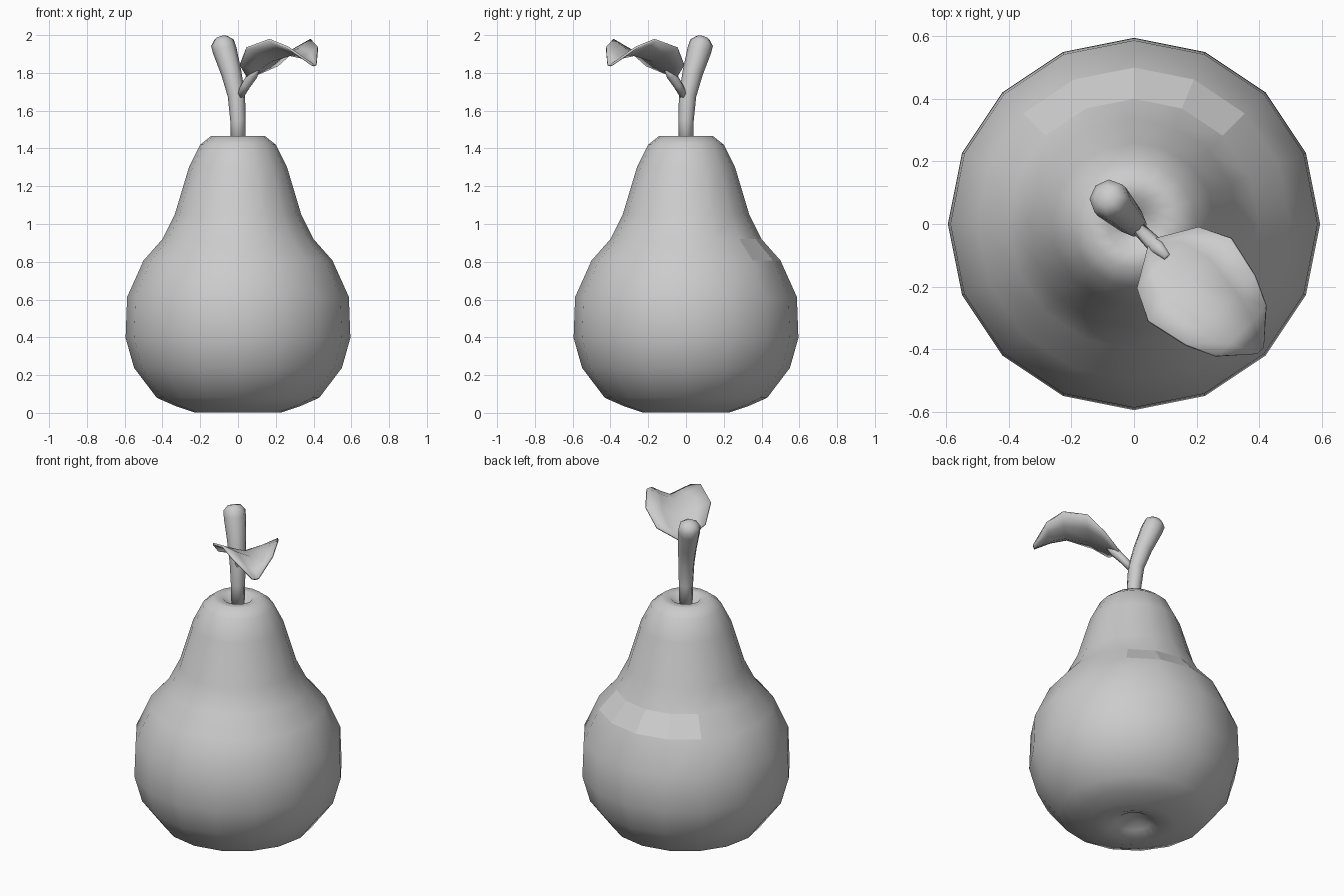
import bpy, bmesh, math
from mathutils import Vector

if "Cube" in bpy.data.objects:
    bpy.data.objects.remove(bpy.data.objects["Cube"], do_unlink=True)

grey = bpy.data.materials.new("plain grey")
grey.use_nodes = True
COLOUR = (0.6, 0.6, 0.6, 1)
grey.diffuse_color = COLOUR
grey.node_tree.nodes["Principled BSDF"].inputs["Base Color"].default_value = COLOUR


def finish(bm, name):
    bmesh.ops.recalc_face_normals(bm, faces=bm.faces)
    mesh = bpy.data.meshes.new(name)
    bm.to_mesh(mesh)
    bm.free()
    mesh.materials.append(grey)
    obj = bpy.data.objects.new(name, mesh)
    bpy.context.collection.objects.link(obj)
    for p in mesh.polygons:
        p.use_smooth = True
    return obj


def loft(bm, rings, closed=True):
    """Skin neighbouring rings of vertices with quads."""
    for a, b in zip(rings, rings[1:]):
        n = len(a)
        for i in range(n if closed else n - 1):
            j = (i + 1) % n
            bm.faces.new((a[i], a[j], b[j], b[i]))


def fan(bm, ring, tip):
    v = bm.verts.new(tip)
    for i in range(len(ring)):
        bm.faces.new((ring[i], ring[(i + 1) % len(ring)], v))


# Fruit body: a lathed profile with a dimple at each end
profile = [(0.10, 0.025), (0.16, 0.002), (0.23, 0.002), (0.333, 0.037),
           (0.43, 0.08), (0.55, 0.238), (0.595, 0.397), (0.587, 0.614),
           (0.50, 0.807), (0.40, 0.92), (0.335, 1.05), (0.26, 1.30),
           (0.20, 1.42), (0.143, 1.465), (0.085, 1.462), (0.045, 1.42)]
SIDES = 16
bm = bmesh.new()
rings = []
for r, z in profile:
    rings.append([bm.verts.new((r * math.cos(math.tau * i / SIDES),
                                r * math.sin(math.tau * i / SIDES), z))
                  for i in range(SIDES)])
loft(bm, rings)
fan(bm, rings[0], (0, 0, 0.09))
fan(bm, rings[-1], (0, 0, 1.40))
body = finish(bm, "fruit_body")

# Flat facets on the back of the shoulder
for p in body.data.polygons:
    c = p.center
    if 0.81 < c.z < 0.92 and c.y > abs(c.x):
        p.use_smooth = False


def tube(name, path, radii, sides, cap=0.0):
    """Tapered tube swept along a path, optionally with a domed end."""
    bm = bmesh.new()
    pts = [Vector(p) for p in path]
    side = Vector((1, 1, 0)).normalized()
    rings = []
    for k, (p, r) in enumerate(zip(pts, radii)):
        axis = (pts[min(k + 1, len(pts) - 1)] - pts[max(k - 1, 0)]).normalized()
        other = axis.cross(side)
        rings.append([bm.verts.new(p + r * (side * math.cos(math.tau * i / sides)
                                            + other * math.sin(math.tau * i / sides)))
                      for i in range(sides)])
    loft(bm, rings)
    fan(bm, rings[0], pts[0])
    fan(bm, rings[-1], pts[-1] + axis * cap)
    return finish(bm, name)


# Stem leans to the back right, in the diagonal plane (distance, height, radius)
stem = [(0, 1.41, 0.038), (0, 1.55, 0.041), (0.012, 1.68, 0.046),
        (0.05, 1.80, 0.054), (0.10, 1.92, 0.064), (0.117, 1.96, 0.062),
        (0.128, 1.985, 0.036)]
H = math.sqrt(0.5)
tube("stem", [(-d * H, d * H, z) for d, z, r in stem], [r for d, z, r in stem], 8, 0.004)

# Leaf stalk
stalk = [(0.015, 1.68, 0.022), (0.06, 1.735, 0.024), (0.11, 1.79, 0.028), (0.15, 1.825, 0.012)]
tube("leaf_stalk", [(d * H, -d * H, z) for d, z, r in stalk], [r for d, z, r in stalk], 6)

# Leaf: folded along the midrib; rows of (distance, half width, rib z, edge z)
rows = [(0.085, 0.022, 1.775, 1.785), (0.155, 0.14, 1.82, 1.84),
        (0.25, 0.187, 1.865, 1.93), (0.39, 0.156, 1.895, 1.975),
        (0.485, 0.113, 1.88, 1.935), (0.57, 0.018, 1.84, 1.845)]
bm = bmesh.new()
strips = []
for d, w, rib, edge in rows:
    strip = []
    for f in (-1, -0.5, 0, 0.5, 1):
        z = rib + (edge - rib) * abs(f) ** 1.2
        strip.append(bm.verts.new(((d + f * w) * H, (f * w - d) * H, z)))
    strips.append(strip)
loft(bm, strips, closed=False)
leaf = finish(bm, "leaf")
thick = leaf.modifiers.new("thickness", "SOLIDIFY")
thick.thickness = 0.012
thick.offset = 0
